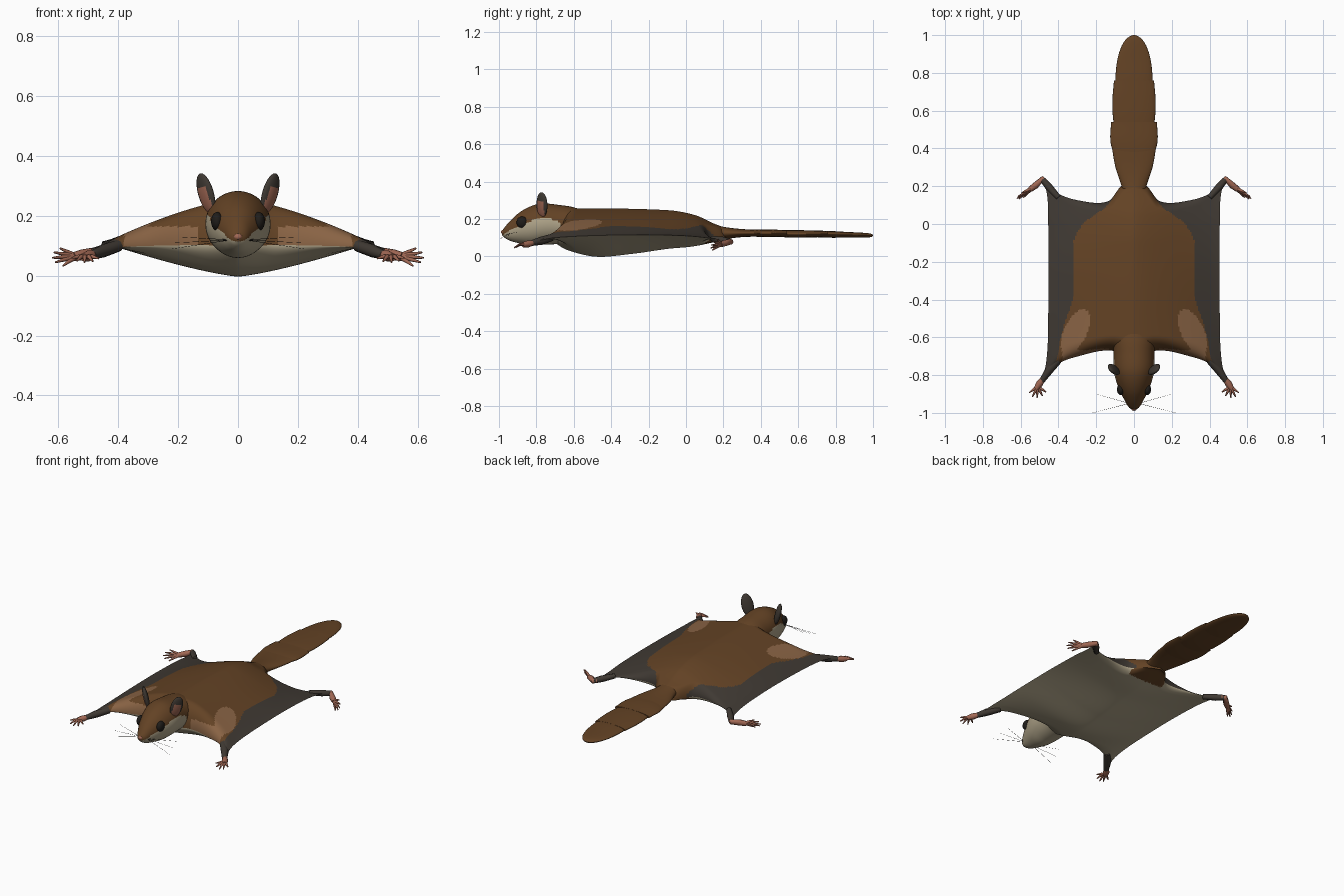
import bpy, bmesh, math
from mathutils import Vector, Matrix

if bpy.data.objects.get("Cube"):
    bpy.data.objects.remove(bpy.data.objects["Cube"])


def material(name, rgb):
    m = bpy.data.materials.new(name)
    m.use_nodes = True
    m.diffuse_color = (*rgb, 1)
    b = m.node_tree.nodes["Principled BSDF"]
    b.inputs["Base Color"].default_value = (*rgb, 1)
    b.inputs["Roughness"].default_value = 0.8
    return m


BROWN, DARK, CREAM, TAN, PINK, BLACK = range(6)
MATS = [material("brown_fur", (0.125, 0.055, 0.018)), material("dark_fur", (0.05, 0.041, 0.033)),
        material("cream_fur", (0.43, 0.37, 0.25)), material("tan_fur", (0.25, 0.125, 0.058)),
        material("pink_skin", (0.36, 0.14, 0.09)), material("eye_black", (0.014, 0.012, 0.01))]


def curve(pts, x):
    """Smooth value through (x, value) points."""
    if x <= pts[0][0]:
        return pts[0][1]
    if x >= pts[-1][0]:
        return pts[-1][1]
    i = next(k for k in range(len(pts) - 1) if x <= pts[k + 1][0])

    def slope(k):
        a, b = pts[max(k - 1, 0)], pts[min(k + 1, len(pts) - 1)]
        return (b[1] - a[1]) / (b[0] - a[0])
    (x0, y0), (x1, y1) = pts[i], pts[i + 1]
    h = x1 - x0
    t = (x - x0) / h
    s = t * t * (3 - 2 * t)
    return y0 + (y1 - y0) * s + h * (t * (1 - t) ** 2 * slope(i) - t * t * (1 - t) * slope(i + 1))


def smooth(ob, angle=60):
    bpy.ops.object.select_all(action="DESELECT")
    ob.select_set(True)
    bpy.context.view_layer.objects.active = ob
    bpy.ops.object.shade_smooth_by_angle(angle=math.radians(angle))


def finish(name, bm, rule):
    """Turn a bmesh into an object, painting faces by a rule."""
    bmesh.ops.recalc_face_normals(bm, faces=bm.faces)
    for f in bm.faces:
        f.material_index = rule(f) if callable(rule) else rule
    me = bpy.data.meshes.new(name)
    bm.to_mesh(me)
    bm.free()
    for m in MATS:
        me.materials.append(m)
    ob = bpy.data.objects.new(name, me)
    bpy.context.collection.objects.link(ob)
    smooth(ob)
    return ob


def loft(name, rings, rule, rows=24, seg=40):
    """Oval sections (y, half width, bottom, top) joined along y."""
    tracks = [[(r[0], r[k]) for r in rings] for k in (1, 2, 3)]
    bm = bmesh.new()
    loops = []
    for j in range(rows + 1):
        s = (1 - math.cos(math.pi * j / rows)) / 2
        y = rings[0][0] + (rings[-1][0] - rings[0][0]) * s
        w, lo, hi = (curve(t, y) for t in tracks)
        loops.append([bm.verts.new((w * math.cos(a), y, (lo + hi) / 2 + (hi - lo) / 2 * math.sin(a)))
                      for a in (math.tau * i / seg for i in range(seg))])
    for a, b in zip(loops, loops[1:]):
        for i in range(seg):
            bm.faces.new((a[i - 1], a[i], b[i], b[i - 1]))
    bm.faces.new(loops[0])
    bm.faces.new(loops[-1])
    return finish(name, bm, rule)


def tubes(name, paths, mat):
    """Tapered tubes through (x, y, z, radius) points."""
    cu = bpy.data.curves.new(name, "CURVE")
    cu.dimensions = "3D"
    cu.bevel_depth, cu.bevel_resolution, cu.use_fill_caps = 1, 2, True
    for path in paths:
        sp = cu.splines.new("POLY")
        sp.points.add(len(path) - 1)
        for p, (x, y, z, r) in zip(sp.points, path):
            p.co, p.radius = (x, y, z, 1), r
    cu.materials.append(MATS[mat])
    ob = bpy.data.objects.new(name, cu)
    bpy.context.collection.objects.link(ob)
    bpy.ops.object.select_all(action="DESELECT")
    ob.select_set(True)
    bpy.context.view_layer.objects.active = ob
    bpy.ops.object.convert(target="MESH")
    smooth(bpy.context.object)


def ball(name, centre, size, rule, rot=Matrix()):
    bm = bmesh.new()
    bmesh.ops.create_uvsphere(bm, u_segments=28, v_segments=18, radius=1)
    ob = finish(name, bm, rule)
    ob.data.transform(Matrix.Translation(centre) @ rot @ Matrix.Diagonal((*size, 1)))


# Body and gliding membrane: a domed sheet with curved borders
FRONT = [(0, -0.72), (0.25, -0.67), (0.6, -0.7), (0.85, -0.75), (1, -0.84)]
REAR = [(0, 0.24), (0.14, 0.2), (0.28, 0.12), (0.6, 0.125), (0.85, 0.17), (1, 0.245)]
WIDTH = [(0, 0.49), (0.1, 0.465), (0.25, 0.455), (0.85, 0.455), (0.94, 0.465), (1, 0.49)]
BACK = [(-0.75, 0.25), (-0.6, 0.257), (-0.1, 0.247), (0.05, 0.22), (0.15, 0.175), (0.25, 0.14)]
BELLY = [(-0.75, 0.07), (-0.5, 0), (-0.3, 0.012), (-0.1, 0.04), (0.05, 0.055), (0.25, 0.1)]
EDGE = [(-0.84, 0.07), (-0.7, 0.1), (-0.3, 0.115), (0, 0.11), (0.15, 0.095), (0.25, 0.08)]
SHARP = [(-0.75, 1), (-0.5, 1.1), (-0.2, 1.3), (0, 1.8), (0.2, 2.6)]
FUR = [(-0.75, 0.41), (-0.66, 0.4), (-0.5, 0.36), (-0.4, 0.325), (-0.1, 0.32), (0, 0.27),
       (0.1, 0.14), (0.2, 0.08)]
NU, NV = 110, 100
bm = bmesh.new()
upper = bm.faces.layers.int.new("upper")
for top in (1, 0):
    grid = []
    for j in range(NV + 1):
        v = (1 - math.cos(math.pi * j / NV)) / 2
        row = []
        for i in range(NU + 1):
            u = 2 * i / NU - 1
            t = abs(u)
            y0, y1 = curve(FRONT, t), curve(REAR, t)
            y = y0 + (y1 - y0) * v
            e = curve(EDGE, y)
            dome = (1 - t ** 1.45) ** curve(SHARP, y) if top else 1 - t ** 1.3
            near = min(v / 0.1, (1 - v) / 0.05, 1)
            ramp = math.sqrt(max(0, 1 - (1 - near) ** 2))
            z = e + (curve(BACK if top else BELLY, y) - e) * dome * ramp
            row.append(bm.verts.new((u * curve(WIDTH, v), y, z)))
        grid.append(row)
    for a, b in zip(grid, grid[1:]):
        for i in range(NU):
            bm.faces.new((a[i], a[i + 1], b[i + 1], b[i]))[upper] = top
bmesh.ops.remove_doubles(bm, verts=bm.verts, dist=0.00005)


def body_paint(f):
    c = f.calc_center_median()
    x, y = abs(c.x), c.y
    if not f[upper]:
        return BROWN if y > 0.1 and x < 0.12 else CREAM
    if math.hypot(x - 0.405, (y - 0.175) * 1.3) < 0.025:
        return CREAM
    # shoulder patch, slanted outward towards the wrist
    a = (x - 0.31) * 0.45 - (y + 0.57) * 0.9
    b = (x - 0.31) * 0.9 + (y + 0.57) * 0.45
    if (a / 0.13) ** 2 + (b / 0.06) ** 2 < 1 and x < 0.4:
        return TAN
    if 0.13 < x < 0.38 and c.z < 0.165 and y < -0.655:
        return TAN
    return BROWN if x < curve(FUR, y) else DARK


finish("body_and_membrane", bm, body_paint)

# Head with pale cheeks and throat
CHEEK = [(-0.98, 0.115), (-0.93, 0.145), (-0.85, 0.18), (-0.76, 0.205), (-0.68, 0.18), (-0.62, 0.1)]


def head_paint(f):
    c = f.calc_center_median()
    return CREAM if c.z < curve(CHEEK, c.y) else BROWN


loft("head", [(-0.985, 0.008, 0.115, 0.135), (-0.97, 0.028, 0.1, 0.155), (-0.94, 0.046, 0.083, 0.19),
              (-0.89, 0.072, 0.07, 0.235), (-0.83, 0.095, 0.06, 0.268), (-0.77, 0.108, 0.062, 0.283),
              (-0.68, 0.108, 0.065, 0.275), (-0.6, 0.11, 0.06, 0.262), (-0.48, 0.07, 0.06, 0.22)],
     head_paint, rows=50, seg=64)
ball("nose", (0, -0.978, 0.13), (0.014, 0.011, 0.011), PINK)

# Tail in overlapping flat tufts
for n, rings in enumerate([
        [(0.1, 0.05, 0.09, 0.18), (0.2, 0.066, 0.092, 0.158), (0.3, 0.098, 0.103, 0.146), (0.41, 0.118, 0.106, 0.142)],
        [(0.3, 0.07, 0.11, 0.138), (0.42, 0.122, 0.103, 0.144), (0.54, 0.122, 0.106, 0.14)],
        [(0.44, 0.09, 0.11, 0.136), (0.56, 0.111, 0.1, 0.14), (0.66, 0.114, 0.101, 0.139), (0.76, 0.106, 0.104, 0.136)],
        [(0.62, 0.08, 0.108, 0.132), (0.75, 0.098, 0.1, 0.136), (0.87, 0.088, 0.1, 0.13),
         (0.95, 0.062, 0.1, 0.126), (0.99, 0.03, 0.103, 0.121), (1, 0.006, 0.109, 0.115)]]):
    loft("tail_tuft_%d" % (n + 1), rings, BROWN)


def ear_paint(f):
    c = f.calc_center_median()
    return PINK if c.x > 0 and abs(c.y) < 0.65 and -0.9 < c.z < 0.35 else DARK


for side, s in (("left", 1), ("right", -1)):
    # Ears and eyes
    turn = Matrix.Rotation(math.radians(16 * s), 4, "Y") @ Matrix.Rotation(math.radians(-40 if s > 0 else -140), 4, "Z")
    ball(side + "_ear", (0.107 * s, -0.77, 0.275), (0.016, 0.036, 0.07), ear_paint, turn)
    ball(side + "_eye", (0.07 * s, -0.876, 0.182), (0.02, 0.03, 0.031), BLACK)

    # Furry ends of the limbs
    tubes(side + "_forearm", [[(0.4 * s, -0.72, 0.1, 0.02), (0.45 * s, -0.775, 0.083, 0.022),
                               (0.487 * s, -0.83, 0.07, 0.015)]], DARK)
    tubes(side + "_shin", [[(0.4 * s, 0.14, 0.095, 0.015), (0.45 * s, 0.195, 0.085, 0.02),
                            (0.483 * s, 0.235, 0.078, 0.016)]], DARK)

    # Hands and feet with splayed digits
    hand = [[(0.478 * s, -0.815, 0.073, 0.013), (0.5 * s, -0.845, 0.066, 0.019), (0.517 * s, -0.872, 0.062, 0.014)]]
    for x, y, z in ((0.465, -0.89, 0.058), (0.485, -0.91, 0.048), (0.513, -0.92, 0.045),
                    (0.538, -0.915, 0.05), (0.555, -0.893, 0.06)):
        hand.append([(0.51 * s, -0.86, 0.063, 0.009), ((0.51 + x) / 2 * s, (y - 0.86) / 2, 0.064, 0.007),
                     (x * s, y, z, 0.003)])
    tubes(side + "_hand", hand, PINK)
    foot = [[(0.468 * s, 0.225, 0.08, 0.013), (0.485 * s, 0.238, 0.078, 0.016), (0.52 * s, 0.205, 0.07, 0.018),
             (0.55 * s, 0.183, 0.063, 0.015)]]
    for x, y, z in ((0.595, 0.165, 0.092), (0.615, 0.145, 0.078), (0.62, 0.135, 0.06),
                    (0.61, 0.132, 0.045), (0.585, 0.14, 0.033)):
        foot.append([(0.54 * s, 0.19, 0.064, 0.01), ((0.54 + x) / 2 * s, (0.19 + y) / 2, z / 2 + 0.033, 0.007),
                     (x * s, y, z, 0.003)])
    tubes(side + "_foot", foot, PINK)

    # Whiskers
    tubes(side + "_whiskers", [[(0.025 * s, -0.95, 0.12, 0.001), (x * s, y, z, 0.0004)]
                               for x, y, z in ((0.22, -1, 0.09), (0.2, -0.9, 0.13), (0.21, -0.95, 0.11))], BLACK)
